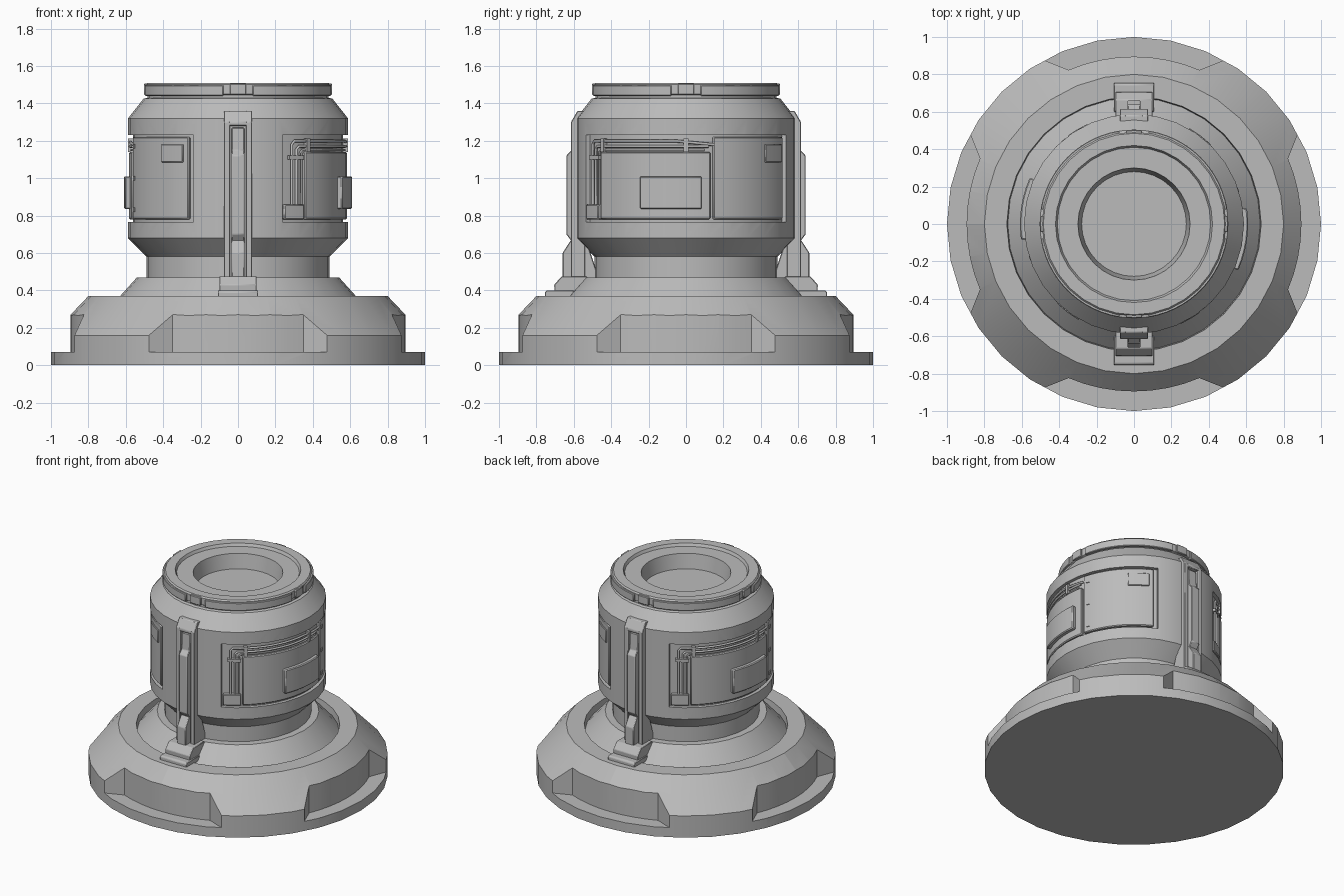
import bpy, bmesh, math
from mathutils import Matrix

if "Cube" in bpy.data.objects:
    bpy.data.objects.remove(bpy.data.objects["Cube"])

grey = bpy.data.materials.new("plain grey")
grey.diffuse_color = (0.5, 0.5, 0.5, 1)
grey.use_nodes = True
grey.node_tree.nodes["Principled BSDF"].inputs["Base Color"].default_value = grey.diffuse_color


def finish(name, bm, bevel=0.0, smooth=30):
    bmesh.ops.remove_doubles(bm, verts=bm.verts, dist=1e-5)
    bmesh.ops.recalc_face_normals(bm, faces=bm.faces)
    me = bpy.data.meshes.new(name)
    bm.to_mesh(me)
    bm.free()
    me.materials.append(grey)
    me.shade_smooth()
    me.set_sharp_from_angle(angle=math.radians(smooth))
    ob = bpy.data.objects.new(name, me)
    bpy.context.collection.objects.link(ob)
    if bevel:
        m = ob.modifiers.new("bevel", 'BEVEL')
        m.width, m.segments, m.limit_method = bevel, 1, 'ANGLE'
    return ob


def turned(ob, count=2):
    """Repeat an object around the vertical axis."""
    for k in range(1, count):
        c = ob.copy()
        c.rotation_euler.z = 2 * math.pi * k / count
        bpy.context.collection.objects.link(c)
    return ob


def lathe(name, profile, n=32):
    bm = bmesh.new()
    rings = [[bm.verts.new((r * math.cos(2 * math.pi * i / n), r * math.sin(2 * math.pi * i / n), z))
              for i in range(n)] if r else [bm.verts.new((0, 0, z))] for r, z in profile]
    for a, b in zip(rings, rings[1:]):
        for i in range(n):
            j = (i + 1) % n
            f = [a[i], a[j], b[j], b[i]] if len(a) > 1 and len(b) > 1 else \
                [a[0], b[j], b[i]] if len(a) == 1 else [a[i], a[j], b[0]]
            bm.faces.new(f)
    return finish(name, bm)


def arc_block(name, a0, a1, z0, z1, r0, r1, flare=0, bevel=0.0):
    """Curved block; angles in degrees from +x, flare widens the outer side."""
    n = max(1, round((a1 - a0) / 5.625))
    bm = bmesh.new()
    cols = []
    for i in range(n + 1):
        t = i / n
        ai = math.radians(a0 + (a1 - a0) * t)
        ao = math.radians(a0 - flare + (a1 - a0 + 2 * flare) * t)
        cols.append([bm.verts.new((r * math.cos(a), r * math.sin(a), z))
                     for r, a, z in ((r0, ai, z0), (r1, ao, z0), (r1, ao, z1), (r0, ai, z1))])
    for a, b in zip(cols, cols[1:]):
        for k in range(4):
            bm.faces.new((a[k], a[(k + 1) % 4], b[(k + 1) % 4], b[k]))
    bm.faces.new(cols[0])
    bm.faces.new(cols[-1])
    return finish(name, bm, bevel)


def prism(name, outline, x0, x1, bevel=0.004):
    """Side outline (distance towards the front, height) extruded across x."""
    bm = bmesh.new()
    a = [bm.verts.new((x0, -d, z)) for d, z in outline]
    b = [bm.verts.new((x1, -d, z)) for d, z in outline]
    bm.faces.new(a)
    bm.faces.new(b)
    for i in range(len(a)):
        j = (i + 1) % len(a)
        bm.faces.new((a[i], a[j], b[j], b[i]))
    return finish(name, bm, bevel, 20)


def pipe(name, path, r=0.575, thick=0.008):
    """Tube following (angle, height) points around the body."""
    pts = []
    for (a, z), (b, w) in zip(path, path[1:]):
        n = max(1, int(abs(b - a) / 5))
        pts += [(a + (b - a) * i / n, z + (w - z) * i / n) for i in range(n)]
    pts.append(path[-1])
    bm = bmesh.new()
    pos = [Matrix.Rotation(math.radians(a), 3, 'Z') @ Matrix.Identity(3).col[0] * r for a, z in pts]
    for p, (a, z) in zip(pos, pts):
        p.z = z
    rings = []
    for i, p in enumerate(pos):
        t = (pos[min(i + 1, len(pos) - 1)] - pos[max(i - 1, 0)]).normalized()
        out = p.copy()
        out.z = 0
        out.normalize()
        side = t.cross(out).normalized()
        rings.append([bm.verts.new(p + thick * (math.cos(k * math.pi / 4) * out + math.sin(k * math.pi / 4) * side))
                      for k in range(8)])
    for a, b in zip(rings, rings[1:]):
        for k in range(8):
            bm.faces.new((a[k], a[(k + 1) % 8], b[(k + 1) % 8], b[k]))
    bm.faces.new(rings[0])
    bm.faces.new(rings[-1])
    return finish(name, bm, 0, 50)


def cut(ob, cutters):
    for c in cutters:
        m = ob.modifiers.new("cut", 'BOOLEAN')
        m.operation, m.solver, m.object = 'DIFFERENCE', 'EXACT', c
    bpy.context.view_layer.update()
    me = bpy.data.meshes.new_from_object(ob.evaluated_get(bpy.context.evaluated_depsgraph_get()))
    ob.modifiers.clear()
    ob.data = me
    me.shade_smooth()
    me.set_sharp_from_angle(angle=math.radians(30))
    for c in cutters:
        bpy.data.objects.remove(c)


# Wide base with a ring groove and four notches
base = lathe("base", [(0, 0), (1, 0), (1, .16), (.8, .37), (.68, .37), (.675, .32),
                      (.54, .47), (0, .47)])
cut(base, [arc_block("notch", q - 23, q + 23, .07, .5, .895, 1.1, 10) for q in (0, 90, 180, 270)])

# Body with neck, shoulders and a sunken top, cut by two side recesses
body = lathe("body", [(0, .46), (.49, .46), (.49, .58), (.588, .68), (.588, 1.32), (.505, 1.425),
                      (.485, 1.43), (.485, 1.445), (.493, 1.45), (.493, 1.5), (.485, 1.51), (.42, 1.51),
                      (.41, 1.49), (.3, 1.49), (.28, 1.385), (0, 1.385)])
cut(body, [arc_block("recess", q - 66, q + 66, .765, 1.23, .562, .7) for q in (0, 180)])

# Rim band pieces around the top
turned(arc_block("rim_band", 9, 81, 1.44, 1.497, .47, .505, bevel=.004), 4)
turned(arc_block("rim_pad", -5, 5, 1.445, 1.505, .47, .503, bevel=.004), 4)

# Side panels inside each recess
turned(arc_block("long_panel", -52, 13, .78, 1.14, .55, .583, bevel=.006))
turned(arc_block("raised_plate", -24, 8, .835, 1.01, .57, .61, bevel=.006))
turned(arc_block("tall_panel", 14.5, 63, .78, 1.22, .55, .583, bevel=.006))
turned(arc_block("small_hatch", 46, 60, 1.085, 1.18, .57, .592, bevel=.003))
for z in (.83, 1.0, 1.17):
    turned(arc_block("rivet", 17, 19.5, z - .012, z + .012, .57, .588))

# Pipes, clamps and junction box
turned(pipe("outer_pipe", [(-60, .84), (-60, 1.18), (-58.5, 1.198), (-5, 1.198), (16, 1.178)]))
turned(pipe("inner_pipe", [(-57, .84), (-57, 1.155), (-55.5, 1.17), (12, 1.17)]))
turned(pipe("thin_pipe", [(-54.5, .84), (-54.5, 1.135), (-53, 1.15), (10, 1.15)], .57, .006))
turned(arc_block("junction_box", -65, -53, .78, .86, .55, .59, bevel=.005))
for a in (-50, 0):
    turned(arc_block("pipe_clamp", a - 1.2, a + 1.2, 1.14, 1.212, .56, .588))
turned(arc_block("pipe_clamp_low", -62, -53, 1.1, 1.12, .56, .587))

# Front and back struts
turned(prism("strut_back", [(.45, .42), (.59, .42), (.59, 1.3), (.57, 1.34), (.53, 1.34), (.53, .66)],
             -.07, .07))
for s in (-1, 1):
    x0, x1 = sorted((s * .042, s * .075))
    turned(prism("strut_rail", [(.54, .42), (.615, .42), (.615, 1.3), (.58, 1.36), (.54, 1.36)], x0, x1))
turned(prism("strut_cap", [(.53, 1.28), (.615, 1.28), (.615, 1.3), (.58, 1.36), (.53, 1.36)], -.06, .06))
turned(prism("strut_bar", [(.57, .45), (.61, .45), (.61, .66), (.64, .7), (.64, 1.12), (.612, 1.15),
                           (.605, 1.27), (.57, 1.27)], -.034, .034))
turned(prism("strut_block", [(.55, .42), (.66, .42), (.66, .6), (.615, .67), (.55, .67)], -.034, .034))

# Strut feet resting on the base
turned(prism("strut_foot", [(.53, .4), (.70, .36), (.705, .43), (.665, .475), (.53, .475)], -.1, .1))
turned(prism("foot_toe", [(.6, .36), (.755, .36), (.755, .39), (.745, .4), (.6, .4)], -.108, .108))
